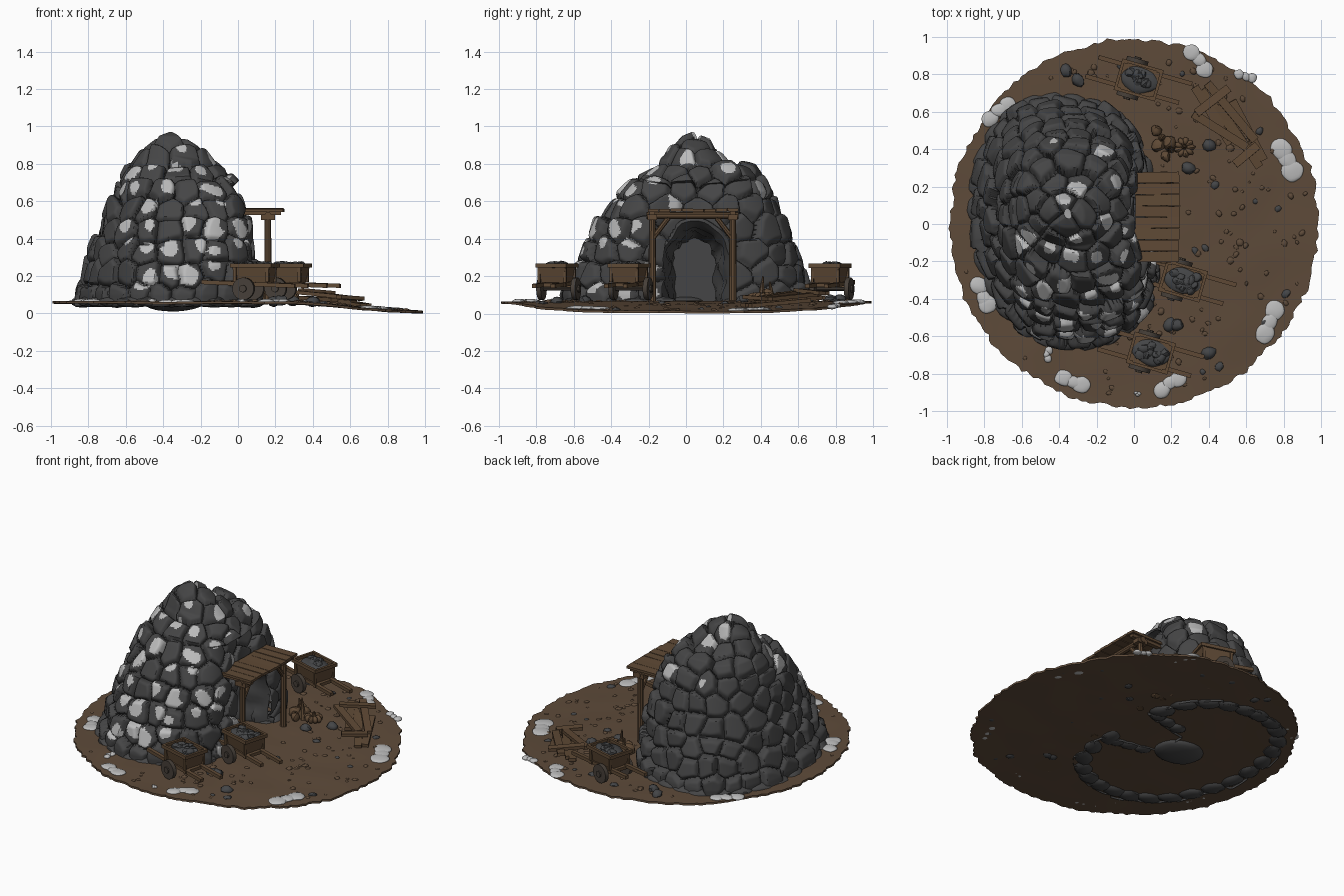
import bpy, bmesh, math, random
from math import sin, cos, pi, sqrt
from mathutils import Vector, Matrix, Euler, noise, kdtree

if "Cube" in bpy.data.objects:
    bpy.data.objects.remove(bpy.data.objects["Cube"])
random.seed(11)
R = random.uniform

def material(name, r, g, b):
    m = bpy.data.materials.new(name)
    m.diffuse_color = (r, g, b, 1)
    m.use_nodes = True
    m.node_tree.nodes["Principled BSDF"].inputs["Base Color"].default_value = m.diffuse_color
    return m
ROCK = material("dark rock", .060, .060, .061)
SNOW = material("snow", .50, .50, .50)
EARTH = material("brown earth", .112, .070, .042)
WOOD = material("weathered wood", .115, .068, .036)
DARKWOOD = material("dark wood", .062, .050, .040)
ORE = material("grey ore", .058, .060, .063)

def finish(name, bm, mats, angle=35):
    me = bpy.data.meshes.new(name)
    bmesh.ops.recalc_face_normals(bm, faces=bm.faces)
    bm.to_mesh(me)
    bm.free()
    for m in mats:
        me.materials.append(m)
    ob = bpy.data.objects.new(name, me)
    bpy.context.collection.objects.link(ob)
    bpy.ops.object.select_all(action='DESELECT')
    ob.select_set(True)
    bpy.context.view_layer.objects.active = ob
    bpy.ops.object.shade_smooth_by_angle(angle=math.radians(angle))

def box(bm, loc, size, rot=(0, 0, 0), M=Matrix()):
    T = M @ Matrix.LocRotScale(Vector(loc), Euler(rot), Vector(size))
    return bmesh.ops.create_cube(bm, size=1, matrix=T)['verts']

def rod(bm, a, b, r, seg=10, r2=None, M=Matrix()):
    a, b = Vector(a), Vector(b)
    q = (b - a).to_track_quat('Z', 'Y').to_matrix().to_4x4()
    bmesh.ops.create_cone(bm, cap_ends=True, segments=seg, radius1=r, radius2=r if r2 is None else r2,
                          depth=(b - a).length, matrix=M @ Matrix.Translation((a + b) / 2) @ q)

def lump(bm, loc, size, yaw=0, rough=.18, M=Matrix(), sub=2):
    vs = bmesh.ops.create_icosphere(bm, subdivisions=sub, radius=1)['verts']
    off = Vector((R(0, 90), R(0, 90), R(0, 90)))
    T = M @ Matrix.LocRotScale(Vector(loc), Euler((0, 0, yaw)), Vector(size))
    for v in vs:
        v.co = T @ (v.co * (1 + rough * noise.noise(v.co * 1.2 + off)))

def ground(x, y):
    t = min(1, max(0, (x - .2) / .8))
    return .066 - .052 * t * t * (3 - 2 * t) + .006 * noise.noise(Vector((x * 4, y * 4, 0)))

# ground disc: thin, ragged edged, drooping towards +x
bm = bmesh.new()
NS, NR = 260, 34
for low in (0, .013):
    rings = []
    for i in range(NR + 1):
        row = []
        for k in range(NS):
            a = 2 * pi * k / NS
            edge = .985 + .014 * noise.noise(Vector((cos(a) * 5, sin(a) * 5, 1))) + .022 * noise.noise(Vector((cos(a) * 24, sin(a) * 24, 4)))
            r = edge * (.02 + .98 * i / NR)
            x, y = r * cos(a), r * sin(a)
            row.append(bm.verts.new((x, y, ground(x, y) - low)))
        rings.append(row)
    bm.faces.new(rings[0])
    for i in range(NR):
        for k in range(NS):
            j = (k + 1) % NS
            bm.faces.new((rings[i][k], rings[i][j], rings[i + 1][j], rings[i + 1][k]))
    if low:
        for k in range(NS):
            j = (k + 1) % NS
            bm.faces.new((top[k], top[j], rings[-1][j], rings[-1][k]))
    top = rings[-1]
finish("ground_disc", bm, [EARTH], 50)

# mound levels: z, x range, y range
LEV = [(.04, -.87, .13, -.67, .7), (.1, -.86, .13, -.66, .69), (.3, -.80, .11, -.59, .62), (.5, -.73, .08, -.48, .54),
       (.62, -.68, .05, -.38, .48), (.7, -.65, .01, -.30, .43), (.78, -.6, -.07, -.18, .36), (.82, -.56, -.12, -.11, .24),
       (.88, -.51, -.18, -.08, .17), (.93, -.44, -.26, -.02, .13), (.943, -.37, -.33, .03, .08)]
DIST = [0]
for a, b in zip(LEV, LEV[1:]):
    DIST.append(DIST[-1] + math.hypot(b[0] - a[0], (a[2] - a[1] + a[4] - a[3] - b[2] + b[1] - b[4] + b[3]) / 4))

def surf(th, d):
    i = max(k for k in range(len(LEV) - 1) if DIST[k] <= d + 1e-9)
    t = min(1, (d - DIST[i]) / (DIST[i + 1] - DIST[i]))
    z, xl, xr, yl, yr = [p + (q - p) * t for p, q in zip(LEV[i], LEV[i + 1])]
    c, s = cos(th), sin(th)
    n = 2.35 + .3 * c
    r = (abs(c) ** n + abs(s) ** n) ** (-1 / n)
    x, y = (xl + xr) / 2 + (xr - xl) / 2 * r * c, (yl + yr) / 2 + (yr - yl) / 2 * r * s
    x -= .07 * y                                         # plan is slightly skewed
    if c > 0 and z < .7:
        x -= .06 * math.exp(-((y - .05) / .2) ** 2)      # face set back at the mine mouth
    return Vector((x, y, z))

def in_arch(p, k=1.0):
    u = (p.y - .05) / (.18 * k)
    return p.x > -.2 and abs(u) < 1 and p.z < .29 + .2 * k * sqrt(1 - u * u)

# boulder cells: seeds laid in staggered courses
seeds = []
rows = 9
for r in range(rows):
    d = (r + .45) / rows * DIST[-1]
    ring = [surf(2 * pi * k / 40, d) for k in range(40)]
    per = sum((ring[k] - ring[k - 1]).length for k in range(40))
    n = max(3, round(per / .15))
    for k in range(n):
        th = 2 * pi * (k + .5 * (r % 2) + R(-.18, .18)) / n
        p = surf(th, min(DIST[-1], max(0, d + R(-.025, .025))))
        snowy = R(0, 1) < (.5 if p.y < .03 and p.x > -.62 else .03) or (p.z > .62 and p.x > -.45 and R(0, 1) < .4)
        spot = p + Vector((R(-.03, .03), R(-.03, .03), R(-.01, .045)))
        seeds.append((p, R(-.016, .018), Vector((R(-.18, .18), R(-.18, .18), R(.0, .3))), spot, R(.034, .062) if snowy else 0))
kd = kdtree.KDTree(len(seeds))
for i, s in enumerate(seeds):
    kd.insert(s[0], i)
kd.balance()

# rock mound: one shell bulged into boulders, with snow on chosen boulders
bm = bmesh.new()
NU, NV = 360, 130
grid = []
for j in range(NV + 1):
    row = []
    for k in range(NU):
        p = surf(2 * pi * k / NU, DIST[-1] * j / NV)
        q = p + .02 * noise.noise_vector(p * 8)
        (_, i, d1), (_, _, d2) = kd.find_n(q, 2)
        g = 1 - min(1, (d2 - d1) / .048)
        off = -.036 * g * g + seeds[i][1] + (p - seeds[i][0]).dot(seeds[i][2])
        out = Vector((p.x + .37, p.y - .03, (p.z - .05) * .6)).normalized()
        row.append((bm.verts.new(p + out * off), i, p))
    grid.append(row)
for j in range(NV):
    for k in range(NU):
        n = (k + 1) % NU
        quad = [grid[j][k], grid[j][n], grid[j + 1][n], grid[j + 1][k]]
        if in_arch(quad[0][2]):
            continue
        f = bm.faces.new([v[0] for v in quad])
        p, s = quad[0][2], seeds[quad[0][1]]
        f.material_index = int((p - s[3]).length < s[4] * (1 + .7 * noise.noise(p * 15)))
bm.faces.new([v[0] for v in grid[-1]]).material_index = 1
bmesh.ops.delete(bm, geom=[v for v in bm.verts if not v.link_faces], context='VERTS')
finish("rock_mound", bm, [ROCK, SNOW], 40)

# mine tunnel: arch sections tapering inwards, closed at the back
bm = bmesh.new()
prev = None
for x, k in [(-.03, 1.2), (.05, 1.13), (.065, 1.04), (.04, .96), (0, .86), (-.03, .85), (-.06, .76), (-.13, .73), (-.16, .66), (-.25, .6)]:
    row = []
    for i in range(41):
        u = i / 40
        a = pi * (u - .2) / .6
        if u < .2: y, z = 1, .04 + .25 * u / .2
        elif u > .8: y, z = -1, .04 + .25 * (1 - u) / .2
        else: y, z = cos(a), .28 + .2 * k * sin(a)
        w = .03 * noise.noise(Vector((x * 8, u * 13, 2)))
        row.append(bm.verts.new((x + w, .04 + .01 * k + y * (.18 * k + w), z + w * (.2 < u < .8))))
    if prev:
        for i in range(40):
            bm.faces.new((prev[i], prev[i + 1], row[i + 1], row[i]))
    prev = row
bm.faces.new(prev)
finish("mine_tunnel", bm, [ROCK], 30)

# footing stones that show through the underside, and the bulge below the mound
bm = bmesh.new()
for k in range(27):
    p = surf(2 * pi * k / 27, 0)
    if not in_arch(p):
        lump(bm, (p.x * .92 - .03, p.y * .92, .062), (.06, .085, .03), math.atan2(p.y, p.x + .37))
for s in (-1, 1):
    for i in range(3):
        lump(bm, (.02 - .09 * i, .05 + s * (.2 - .02 * i), .06), (.06, .05, .026))
lump(bm, (-.35, 0, .055), (.16, .13, .043), 0, .08, sub=3)
finish("footing_stones", bm, [ROCK])

# timber porch: posts, beams, braces and roof planks
bm = bmesh.new()
for y in (-.18, .25):
    s = 1 if y < 0 else -1
    rod(bm, (.16, y, .05), (.16, y, .51), .021, 10, .018)
    box(bm, (.16, y, .515), (.075, .05, .03))
    rod(bm, (.16, y, .40), (.16, y + s * .085, .51), .014, 8)
    box(bm, (.11, y, .536), (.24, .028, .02))
rod(bm, (.16, -.21, .523), (.16, .28, .523), .019, 10)
for i in range(8):
    box(bm, (.122 + R(-.005, .005), -.175 + i * .0605, .551 + R(-.003, .003)), (.24, .058, .016), (R(-.04, .04), 0, R(-.02, .02)))
finish("timber_porch", bm, [WOOD])

# ore carts
for n, (cx, cy) in enumerate([(.09, -.69), (.262, -.305), (.025, .77)]):
    M = Matrix.Translation((cx, cy, ground(cx, cy) - .064)) @ Matrix.Rotation(math.radians(-16), 4, 'Z')
    bm = bmesh.new()
    for v in box(bm, (0, 0, .205), (1, 1, .085)):
        hi = v.co.z > .2
        v.co = M @ Vector((math.copysign(.105 if hi else .085, v.co.x), math.copysign(.077 if hi else .06, v.co.y), v.co.z))
    for s in (-1, 1):
        box(bm, (0, s * .079, .254), (.228, .016, .022), M=M)
        box(bm, (s * .107, 0, .254), (.016, .17, .022), M=M)
        for e in (-1, 1):
            box(bm, (e * .09, s * .072, .212), (.018, .014, .095), M=M)
        box(bm, (.0 + .02 * s, s * .058, .155), (.52, .024, .022), (0, .04, 0), M=M)
    for x in (-.09, .09):
        box(bm, (x, 0, .15), (.024, .15, .02), M=M)
    finish("cart_body_%d" % n, bm, [WOOD])
    bm = bmesh.new()
    rod(bm, (-.035, -.1, .13), (-.035, .1, .13), .01, 8, M=M)
    for s in (-1, 1):
        rod(bm, (-.035, s * .083, .13), (-.035, s * .108, .13), .06, 18, M=M)
        rod(bm, (-.035, s * .1, .13), (-.035, s * .118, .13), .02, 10, M=M)
    finish("cart_wheels_%d" % n, bm, [DARKWOOD])
    bm = bmesh.new()
    lump(bm, (0, 0, .245), (.1, .068, .022), sub=3, M=M)
    for i in range(13):
        lump(bm, (R(-.07, .07), R(-.04, .04), .255), (R(.02, .034), R(.02, .028), .02), R(0, 3), .4, M)
    finish("cart_ore_%d" % n, bm, [ORE])

# stack of loose planks
bm = bmesh.new()
for x, y, l, a, z in [(.42, .58, .36, -58, .02), (.49, .55, .42, -52, .02), (.56, .47, .40, -56, .02), (.61, .5, .36, -62, .02),
                      (.46, .5, .34, -32, .045), (.52, .6, .40, -50, .045), (.42, .66, .22, 38, .06), (.6, .37, .16, 40, .045)]:
    box(bm, (x, y, ground(x, y) + z), (l, .045, .02), (R(-.05, .05), R(.03, .1), math.radians(a)))
finish("plank_pile", bm, [WOOD])

# sacks, short stakes and a ring of logs beside the entrance
bm = bmesh.new()
for x, y, r in [(.13, .42, .04), (.19, .43, .045), (.12, .5, .032), (.17, .36, .03)]:
    lump(bm, (x, y, .085), (r, r * .85, r), R(0, 3), .3)
for k in range(9):
    a = 2 * pi * k / 9
    lump(bm, (.27 + .034 * cos(a), .41 + .034 * sin(a), .09), (.024, .016, .024), a, .1)
for x, y, h in [(.2, .40, .2), (.15, .46, .17), (.27, .41, .13)]:
    rod(bm, (x, y, .06), (x + R(-.02, .02), y + R(-.02, .02), h), .022, 8, .004)
finish("sacks_and_stakes", bm, [WOOD])

# ground snow: overlapping flat drifts
bm = bmesh.new()
for x, y, l, a in [(.35, .87, .085, -50), (-.72, .6, .085, 35), (.82, .35, .11, -65), (.6, .78, .05, -20), (.73, -.53, .1, 70),
                   (-.81, -.39, .09, -65), (-.32, -.85, .085, -20), (.2, -.85, .085, 30), (-.46, -.69, .04, 80), (.02, -.91, .02, 0)]:
    a = math.radians(a)
    for t, w in ((-.6, .5), (0, .4), (.6, .52)):
        px, py = x + t * l * cos(a) + R(-.012, .012), y + t * l * sin(a) + R(-.012, .012)
        lump(bm, (px, py, ground(px, py)), (l * .55, l * w, .013), a + R(-.4, .4), .15, sub=3)
finish("snow_drifts", bm, [SNOW], 60)

# scattered pebbles and loose stones
for name, mat, count, lo, hi in [("earth_pebbles", EARTH, 110, .009, .022), ("loose_stones", ORE, 14, .015, .03)]:
    bm = bmesh.new()
    while count:
        a, r = R(0, 2 * pi), sqrt(R(.02, .88))
        x, y = r * cos(a), r * sin(a)
        if ((x + .37) / .56) ** 2 + ((y - .02) / .76) ** 2 > 1:
            s = R(lo, hi)
            lump(bm, (x, y, ground(x, y) - .002), (s, s * R(.7, 1), s * .55), R(0, 3), .25)
            count -= 1
    for x, y in [(.19, -.54), (.4, -.69), (.23, -.54), (.29, .3), (.4, .42), (-.3, .77), (-.36, .82)]:
        if mat == ORE:
            lump(bm, (x, y, ground(x, y) + .005), (.038, .032, .028), R(0, 3), .3)
    finish(name, bm, [mat])
